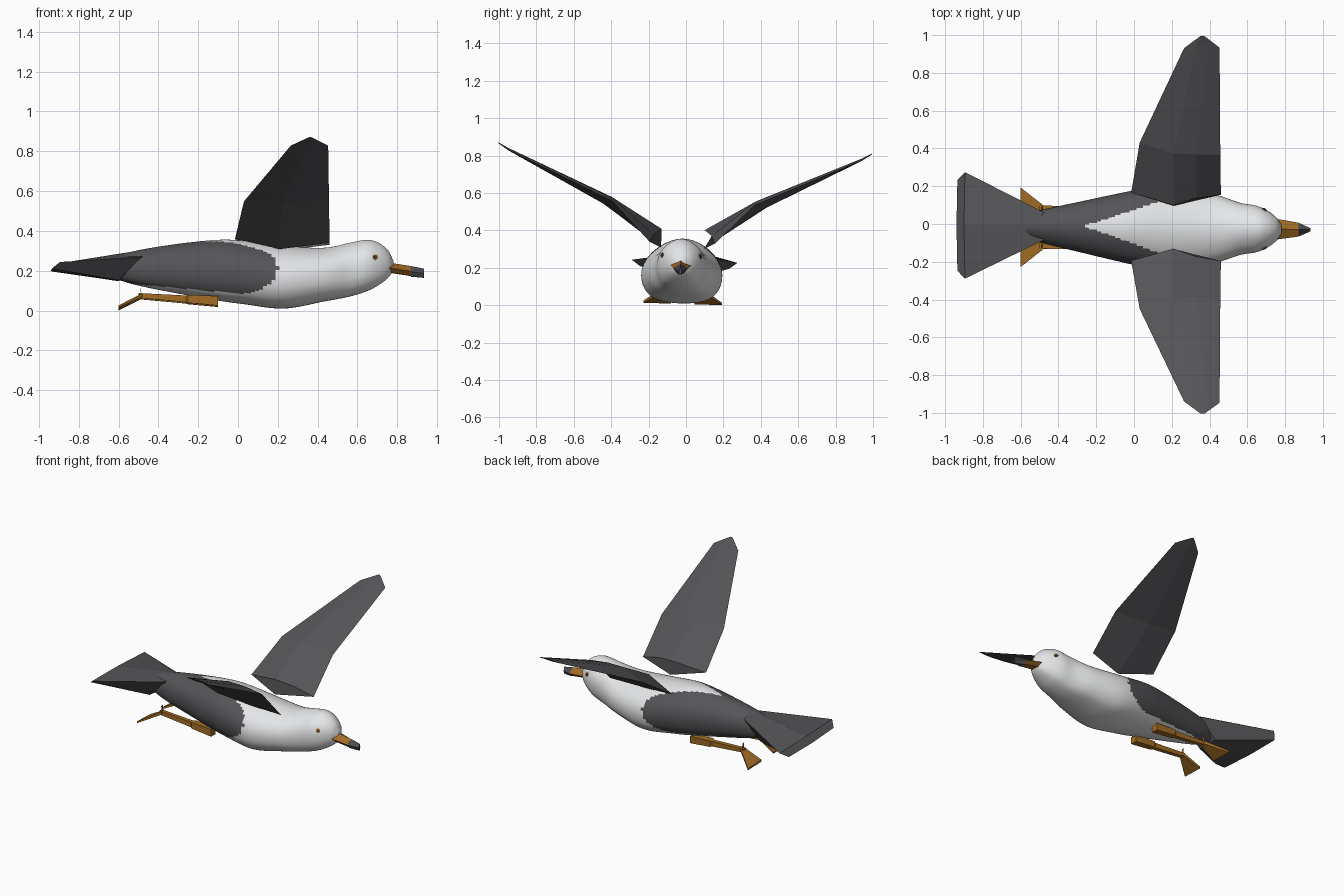
import bpy, bmesh, math
from mathutils import Vector

if "Cube" in bpy.data.objects:
    bpy.data.objects.remove(bpy.data.objects["Cube"])


def mat(name, rgb):
    m = bpy.data.materials.new(name)
    m.diffuse_color = (*rgb, 1)
    m.use_nodes = True
    m.node_tree.nodes["Principled BSDF"].inputs["Base Color"].default_value = m.diffuse_color
    return m


WHITE = mat("white_feathers", (0.80, 0.81, 0.82))
GREY = mat("dark_grey_feathers", (0.09, 0.087, 0.095))
ORANGE = mat("orange_skin", (0.36, 0.15, 0.018))
TIP = mat("beak_tip_grey", (0.075, 0.075, 0.085))


def lean(p):
    # the whole bird leans slightly to one side
    x, y, z = p
    return (x, y - 0.025 + 0.03 * z - 0.012 * x, z - 0.03 * y)


def loft(name, rings, mats, rule=None, smooth=False):
    """Skin closed rings of points, cap both ends, colour faces by rule."""
    bm = bmesh.new()
    vs = [[bm.verts.new(p) for p in r] for r in rings]
    n = len(rings[0])
    for a, b in zip(vs, vs[1:]):
        for i in range(n):
            j = (i + 1) % n
            bm.faces.new((a[i], a[j], b[j], b[i]))
    bm.faces.new(vs[0])
    bm.faces.new(vs[-1])
    bmesh.ops.recalc_face_normals(bm, faces=bm.faces)
    for f in bm.faces:
        f.smooth = smooth
        if rule:
            f.material_index = rule(f.calc_center_median())
    for v in bm.verts:
        v.co = lean(v.co)
    me = bpy.data.meshes.new(name)
    bm.to_mesh(me)
    bm.free()
    for m in mats:
        me.materials.append(m)
    ob = bpy.data.objects.new(name, me)
    bpy.context.collection.objects.link(ob)
    return ob


def spline(pts, k, closed=False):
    """Catmull-Rom refinement of tuples."""
    n = len(pts)
    out = []
    for i in range(n if closed else n - 1):
        q = [pts[(i + d) % n] if closed else pts[min(max(i + d, 0), n - 1)] for d in (-1, 0, 1, 2)]
        for s in range(k):
            t = s / k
            out.append(tuple(0.5 * (2 * b + (c - a) * t + (2 * a - 5 * b + 4 * c - d) * t * t
                                    + (3 * b - a - 3 * c + d) * t ** 3) for a, b, c, d in zip(*q)))
    if not closed:
        out.append(pts[-1])
    return out


# body and head: (x, top z, bottom z, half width)
stations = [(-0.62, 0.27, 0.16, 0.05), (-0.50, 0.303, 0.125, 0.085), (-0.30, 0.335, 0.085, 0.13),
            (-0.10, 0.355, 0.05, 0.175), (0.03, 0.35, 0.032, 0.20), (0.23, 0.325, 0.01, 0.215),
            (0.43, 0.315, 0.045, 0.18), (0.56, 0.34, 0.07, 0.138), (0.65, 0.355, 0.098, 0.122),
            (0.71, 0.338, 0.13, 0.095), (0.755, 0.30, 0.165, 0.06), (0.78, 0.25, 0.20, 0.022)]
half = [(0, 1), (0.45, 0.87), (0.84, 0.52), (1, 0.05), (0.93, -0.5), (0.62, -0.88), (0, -1)]
section = spline(half + [(-a, b) for a, b in half[-2:0:-1]], 8, True)
rings = [[(x, w * a, (t + b) / 2 + (t - b) / 2 * c) for a, c in section]
         for x, t, b, w in spline(stations, 10)]


def plumage(c):
    # folded dark back patches, with a white wedge between the shoulders
    if c.z > 0.25 and abs(c.y) < 0.1 * (c.x + 0.27) / 0.3:
        return 0
    if c.x > 0:
        return int((c.x / 0.2) ** 2 + ((c.z - 0.205) / 0.125) ** 2 < 1)
    return int(c.z > 0.08 - 0.1 * c.x)


loft("body", rings, [WHITE, GREY], plumage, True)

# tail fan
def tail_ring(top, side, low, bottom):
    mir = lambda p: (p[0], -p[1], p[2])
    return [top, side, low, bottom, mir(low), mir(side)]


loft("tail_fan", [
    tail_ring((-0.46, 0, 0.307), (-0.48, 0.075, 0.268), (-0.60, 0.075, 0.15), (-0.60, 0, 0.147)),
    tail_ring((-0.90, 0, 0.237), (-0.895, 0.282, 0.235), (-0.935, 0.24, 0.203), (-0.94, 0, 0.2))], [GREY])


# beak with dark tip
def beak_ring(x, w, top, bot):
    m = top * 0.45 + bot * 0.55
    return [(x, 0, top), (x, w, m), (x, w * 0.5, bot), (x, -w * 0.5, bot), (x, -w, m)]


loft("beak", [beak_ring(0.73, 0.058, 0.245, 0.195), beak_ring(0.87, 0.037, 0.223, 0.173)], [ORANGE])
loft("beak_tip", [beak_ring(0.87, 0.037, 0.223, 0.170), beak_ring(0.935, 0.008, 0.210, 0.164)], [TIP])


def beam(name, stops):
    """Square bar through (x, y, z, half width, half height)."""
    loft(name, [[(x, y - w, z - h), (x, y + w, z - h), (x, y + w, z + h), (x, y - w, z + h)]
                for x, y, z, w, h in stops], [ORANGE])


for s, side in ((1, "left"), (-1, "right")):
    # wing: leading edge, two upper ridges, trailing edge, lower ridge
    wing = [[(0.46, 0.175, 0.335), (0.33, 0.155, 0.375), (0.21, 0.115, 0.405), (-0.015, 0.18, 0.355), (0.21, 0.115, 0.305)],
            [(0.457, 0.38, 0.545), (0.33, 0.38, 0.563), (0.21, 0.385, 0.567), (0.03, 0.44, 0.535), (0.22, 0.42, 0.525)],
            [(0.453, 0.94, 0.80), (0.39, 0.95, 0.815), (0.33, 0.95, 0.815), (0.265, 0.935, 0.80), (0.35, 0.945, 0.80)],
            [(0.375, 0.998, 0.838), (0.367, 1.0, 0.842), (0.36, 1.0, 0.842), (0.35, 0.998, 0.838), (0.36, 0.998, 0.836)]]
    loft("wing_" + side, [[(x, s * y, z) for x, y, z in r] for r in wing], [GREY])

    # trailing leg and webbed foot
    y = s * 0.1
    beam("leg_" + side, [(-0.10, y, 0.045, 0.024, 0.024), (-0.25, y, 0.055, 0.022, 0.02),
                         (-0.26, y, 0.055, 0.014, 0.017), (-0.50, y, 0.072, 0.014, 0.012)])
    beam("foot_web_" + side, [(-0.48, y, 0.074, 0.016, 0.01), (-0.60, s * 0.137, 0.013, 0.073, 0.006)])
    beam("hind_toe_" + side, [(-0.485, y, 0.07, 0.01, 0.01), (-0.49, y, 0.115, 0.008, 0.004)])

    # eye: thin disc with a dark pupil
    for name, r, d, m in (("eye_", 0.014, 0.0, ORANGE), ("pupil_", 0.007, 0.003, TIP)):
        n = Vector((0.45, s * 0.85, 0.25)).normalized()
        u = n.cross(Vector((0, 0, 1))).normalized()
        v = n.cross(u)
        c = Vector((0.69, s * 0.101, 0.265)) + n * d
        loft(name + side, [[c + n * o + u * r * math.cos(a * math.pi / 4) + v * r * math.sin(a * math.pi / 4)
                            for a in range(8)] for o in (-0.004, 0.004)], [m])
